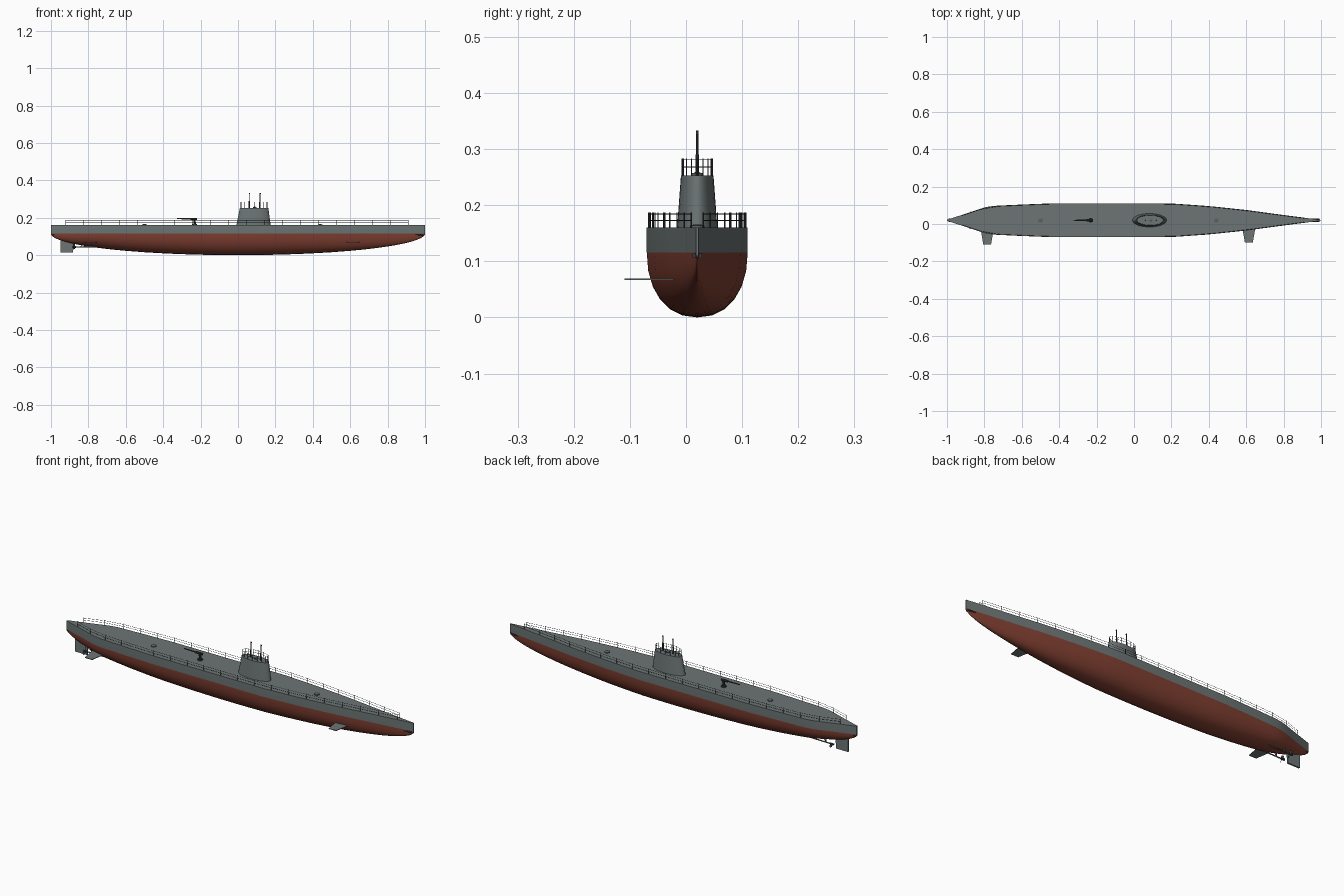
import bpy, bmesh, math
from mathutils import Vector

if "Cube" in bpy.data.objects:
    bpy.data.objects.remove(bpy.data.objects["Cube"])

CY = 0.02          # hull centreline
DECK, WATER = 0.16, 0.116

def mat(name, rgb):
    m = bpy.data.materials.new(name)
    m.diffuse_color = (*rgb, 1)
    m.use_nodes = True
    m.node_tree.nodes["Principled BSDF"].inputs["Base Color"].default_value = m.diffuse_color
    return m

GREY = mat("hull grey", (0.15, 0.178, 0.175))
RED = mat("antifouling red", (0.215, 0.05, 0.031))
DARK = mat("dark metal", (0.04, 0.047, 0.048))
STEEL = mat("fitting grey", (0.11, 0.13, 0.13))

def finish(name, bm, mats, smooth=True):
    bmesh.ops.recalc_face_normals(bm, faces=bm.faces[:])
    me = bpy.data.meshes.new(name)
    bm.to_mesh(me)
    bm.free()
    ob = bpy.data.objects.new(name, me)
    bpy.context.collection.objects.link(ob)
    for m in mats:
        me.materials.append(m)
    if smooth:
        bpy.ops.object.select_all(action='DESELECT')
        ob.select_set(True)
        bpy.context.view_layer.objects.active = ob
        bpy.ops.object.shade_smooth_by_angle(angle=math.radians(35))
    return ob

def loft(bm, rings, cap=True):
    vs = [[bm.verts.new(p) for p in r] for r in rings]
    n = len(rings[0])
    for a, b in zip(vs, vs[1:]):
        for i in range(n):
            j = (i + 1) % n
            bm.faces.new((a[i], a[j], b[j], b[i]))
    if cap:
        bm.faces.new(vs[0])
        bm.faces.new(vs[-1])

def rod(bm, a, b, r, n=6, r2=None):
    a, b = Vector(a), Vector(b)
    q = (b - a).to_track_quat('Z', 'Y')
    rings = []
    for c, rad in ((a, r), (b, r if r2 is None else r2)):
        rings.append([c + q @ Vector((rad * math.cos(t), rad * math.sin(t), 0))
                      for t in (2 * math.pi * i / n for i in range(n))])
    loft(bm, rings)

# Deck plan: station x and half width
PLAN = [(-1, .003), (-.9, .035), (-.8, .069), (-.75, .077), (-.6, .084), (-.45, .09),
        (.2, .09), (.4, .076), (.6, .055), (.8, .028), (1, .002)]

def half_width(x):
    for (x0, w0), (x1, w1) in zip(PLAN, PLAN[1:]):
        if x <= x1:
            return w0 + (w1 - w0) * (x - x0) / (x1 - x0)
    return PLAN[-1][1]

# Hull: straight grey sides above a rounded red bottom
bm = bmesh.new()
rings = []
N, S = 12, 48
for i in range(S + 1):
    x = -math.cos(math.pi * i / S)
    w = half_width(x)
    d = max(0.008, WATER * math.sqrt(max(0, 1 - x * x)))
    ring = [(x, CY - w, DECK)]
    for k in range(N + 1):
        t = math.pi * k / N
        c, s = math.cos(t), max(0, math.sin(t))
        ring.append((x, CY - w * math.copysign(abs(c) ** .9, c), WATER - d * s ** .92))
    ring.append((x, CY + w, DECK))
    rings.append(ring)
loft(bm, rings)
for f in bm.faces:
    if f.calc_center_median().z < WATER - 1e-4:
        f.material_index = 1
finish("hull", bm, [GREY, RED])

# Deck railings, both sides
bm = bmesh.new()
POSTS = 20
for s in (-1, 1):
    pts = []
    for i in range(POSTS):
        x = -.92 + 1.83 * i / (POSTS - 1)
        pts.append(Vector((x, CY + s * (half_width(x) - .003), DECK)))
    for p in pts:
        rod(bm, p, p + Vector((0, 0, .027)), .0013)
    for z in (.013, .024):
        for a, b in zip(pts, pts[1:]):
            rod(bm, a + Vector((0, 0, z)), b + Vector((0, 0, z)), .0008, 4)
finish("deck_railings", bm, [DARK], False)

# Conning tower
def ellipse(cx, rx, ry, z, n=32):
    return [Vector((cx + rx * math.cos(2 * math.pi * i / n),
                    CY + ry * math.sin(2 * math.pi * i / n), z)) for i in range(n)]

bm = bmesh.new()
loft(bm, [ellipse(.083, .092, .036, DECK - .002), ellipse(.086, .076, .029, .253)])
finish("conning_tower", bm, [GREY])

# Tower railing
bm = bmesh.new()
loop = ellipse(.086, .072, .027, .252, 16)
for i, p in enumerate(loop):
    q = loop[(i + 1) % 16]
    rod(bm, p, p + Vector((0, 0, .031)), .0012)
    for z in (.016, .029):
        rod(bm, p + Vector((0, 0, z)), q + Vector((0, 0, z)), .0008, 4)
finish("tower_railing", bm, [DARK], False)

# Periscopes
for name, x in (("rear_periscope", .06), ("front_periscope", .118)):
    bm = bmesh.new()
    rod(bm, (x, CY, .25), (x, CY, .29), .0032, 10)
    rod(bm, (x, CY, .285), (x, CY, .333), .002, 8)
    rod(bm, (x - .001, CY, .329), (x + .004, CY, .329), .0025, 8)
    finish(name, bm, [DARK])

# Hatches on deck and tower
for name, x, z, r in (("aft_hatch", -.5, DECK, .013), ("fore_hatch", .44, DECK, .013),
                      ("tower_hatch", .09, .253, .009)):
    bm = bmesh.new()
    rod(bm, (x, CY, z - .002), (x, CY, z + .004), r, 16)
    rod(bm, (x, CY, z + .004), (x, CY, z + .006), r * .8, 16, r * .4)
    finish(name, bm, [STEEL])

# Deck gun pointing aft
bm = bmesh.new()
rod(bm, (-.232, CY, DECK), (-.232, CY, .166), .013, 14)
rod(bm, (-.232, CY, .165), (-.232, CY, .19), .007, 10, .005)
rod(bm, (-.255, CY, .194), (-.218, CY, .194), .006, 10)
rod(bm, (-.325, CY, .195), (-.25, CY, .194), .0025, 8, .0035)
rod(bm, (-.232, CY - .011, .188), (-.232, CY + .011, .188), .003, 8)
finish("deck_gun", bm, [DARK])

# Diving planes, fitted on the front side
for name, x, y0, y1 in (("stern_plane", -.785, -.02, -.11), ("bow_plane", .614, -.015, -.1)):
    bm = bmesh.new()
    loft(bm, [[(x + sx * w, y, .068 + sz * .0015) for sx, sz in
               ((-1, -1), (1, -1), (1, 1), (-1, 1))] for y, w in ((y0, .036), (y1, .021))])
    finish(name, bm, [GREY], False)

# Rudder
bm = bmesh.new()
loft(bm, [[(x, CY + sy * .004, z) for x, sy in ((-.95, -1), (x1, -1), (x1, 1), (-.95, 1))]
          for z, x1 in ((.013, -.882), (.092, -.876))])
rod(bm, (-.9, CY, .06), (-.9, CY, .11), .004, 8)
finish("rudder", bm, [GREY], False)

# Twin shafts, struts and propellers
for side, s in (("near", -1), ("far", 1)):
    y = CY + s * .028
    bm = bmesh.new()
    rod(bm, (-.88, y, .044), (-.68, y, .046), .003, 8)
    rod(bm, (-.84, y, .044), (-.83, CY + s * .012, .085), .0022)
    rod(bm, (-.84, y, .044), (-.83, CY + s * .042, .09), .0022)
    finish(side + "_shaft", bm, [STEEL])
    bm = bmesh.new()
    rod(bm, (-.884, y, .044), (-.866, y, .044), .005, 10)
    for k in range(3):
        t = math.pi / 2 + k * 2 * math.pi / 3
        u = Vector((0, math.cos(t), math.sin(t)))
        v = Vector((.6, -.8 * math.sin(t), .8 * math.cos(t)))
        n = u.cross(v)
        c = Vector((-.875, y, .044))
        loft(bm, [[c + u * r + v * a * w + n * b * .0008 for a, b in
                   ((-1, -1), (1, -1), (1, 1), (-1, 1))]
                  for r, w in ((.003, .003), (.012, .007), (.019, .004))])
    finish(side + "_propeller", bm, [DARK], False)

# Torpedo tubes at bow and stern
for name, s in (("bow_tubes", 1), ("stern_tubes", -1)):
    bm = bmesh.new()
    for dy in (-.005, .005):
        rod(bm, (s * .94, CY + dy, .11), (s * .992, CY + dy, .11), .0042, 10)
    finish(name, bm, [DARK])
